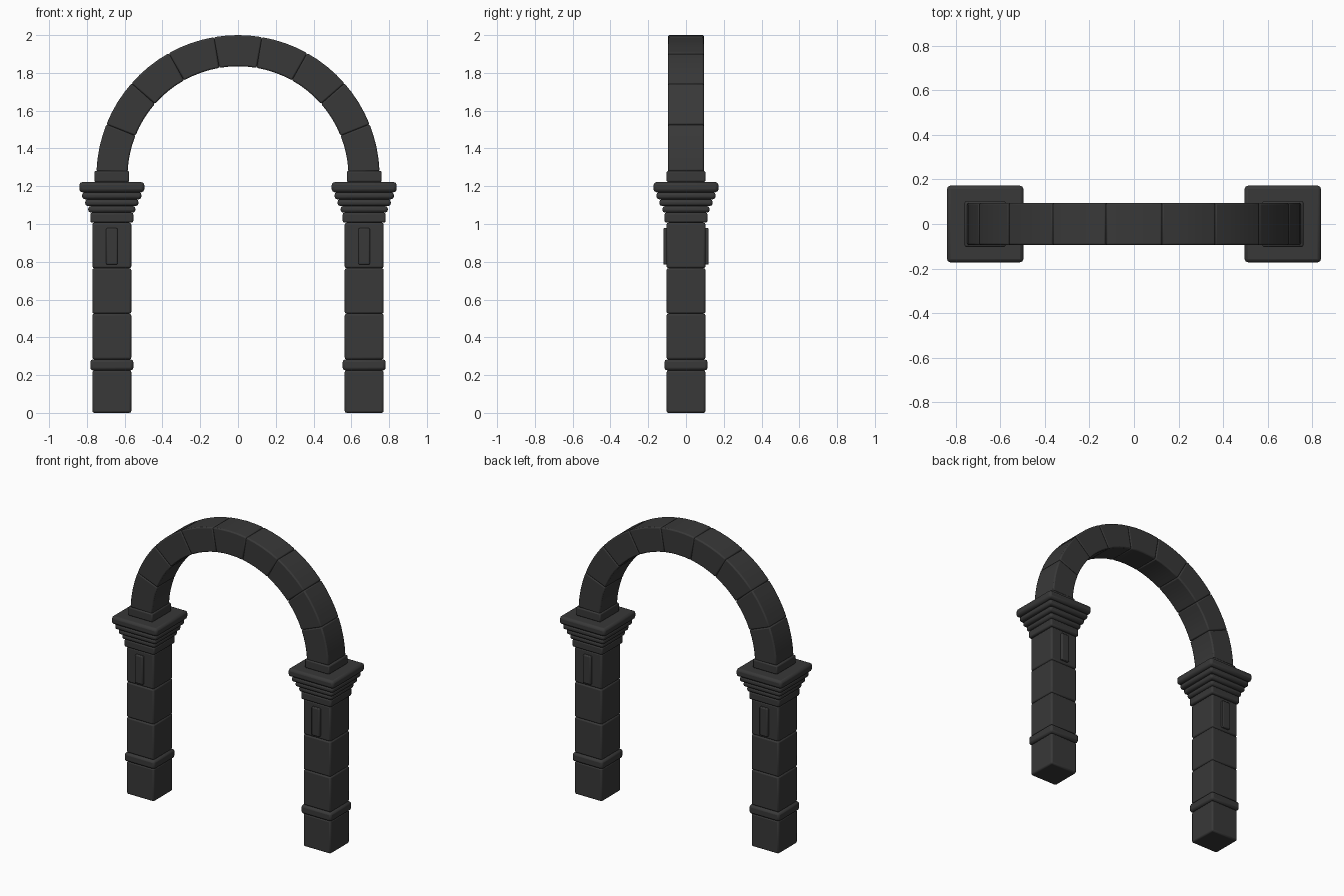
import bpy, bmesh, math

if "Cube" in bpy.data.objects:
    bpy.data.objects.remove(bpy.data.objects["Cube"])

stone = bpy.data.materials.new("dark_stone")
stone.diffuse_color = (0.04, 0.04, 0.04, 1)
stone.use_nodes = True
stone.node_tree.nodes["Principled BSDF"].inputs["Base Color"].default_value = stone.diffuse_color

PIER_X = 0.668           # pier centre line
ARCH_Z = 1.25            # arch springing centre
R_IN, R_OUT, ARCH_D = 0.585, 0.75, 0.095


def finish(name, bm, bevel, segments=2):
    """Turn a bmesh into a bevelled, smooth-shaded stone."""
    bmesh.ops.recalc_face_normals(bm, faces=bm.faces[:])
    mesh = bpy.data.meshes.new(name)
    bm.to_mesh(mesh)
    bm.free()
    mesh.materials.append(stone)
    ob = bpy.data.objects.new(name, mesh)
    bpy.context.collection.objects.link(ob)
    mod = ob.modifiers.new("worn_edges", 'BEVEL')
    mod.width = bevel
    mod.segments = segments
    mod.limit_method = 'ANGLE'
    mod.angle_limit = math.radians(40)
    bpy.ops.object.select_all(action='DESELECT')
    ob.select_set(True)
    bpy.context.view_layer.objects.active = ob
    bpy.ops.object.shade_smooth_by_angle(angle=math.radians(35))
    return ob


def block(name, x, y, hx, hy, z0, z1, bevel, segments=2):
    bm = bmesh.new()
    bmesh.ops.create_cube(bm, size=1)
    for v in bm.verts:
        v.co = (x + v.co.x * 2 * hx, y + v.co.y * 2 * hy,
                z0 + (v.co.z + 0.5) * (z1 - z0))
    return finish(name, bm, bevel, segments)


def voussoir(name, a0, a1, steps=4):
    """Curved arch stone between two angles measured from vertical."""
    bm = bmesh.new()
    angles = [a0 + (a1 - a0) * i / steps for i in range(steps + 1)]
    outline = [(R_OUT, a) for a in angles] + [(R_IN, a) for a in reversed(angles)]
    face = bm.faces.new([bm.verts.new((r * math.sin(a), -ARCH_D, ARCH_Z + r * math.cos(a)))
                         for r, a in outline])
    out = bmesh.ops.extrude_face_region(bm, geom=[face])
    for v in out["geom"]:
        if isinstance(v, bmesh.types.BMVert):
            v.co.y = ARCH_D
    return finish(name, bm, 0.008)


# Stacked courses of each pier: name, half x, half y, bottom, top, bevel
COURSES = [
    ("base_block", 0.103, 0.103, 0.0, 0.225, 0.010),
    ("base_band", 0.114, 0.114, 0.225, 0.283, 0.014),
    ("lower_block", 0.103, 0.103, 0.283, 0.525, 0.010),
    ("middle_block", 0.103, 0.103, 0.525, 0.766, 0.010),
    ("upper_block", 0.103, 0.103, 0.766, 1.007, 0.010),
    ("neck_band", 0.114, 0.114, 1.007, 1.060, 0.010),
    ("capital_step_1", 0.125, 0.125, 1.060, 1.095, 0.014),
    ("capital_step_2", 0.141, 0.141, 1.095, 1.131, 0.014),
    ("capital_step_3", 0.157, 0.157, 1.131, 1.168, 0.014),
    ("capital_slab", 0.172, 0.172, 1.168, 1.222, 0.016),
    ("impost_block", 0.092, 0.103, 1.222, 1.281, 0.008),
]

for side, label in ((-1, "left"), (1, "right")):
    x = side * PIER_X
    for name, hx, hy, z0, z1, bevel in COURSES:
        block(f"{label}_{name}", x, 0, hx, hy, z0, z1, bevel)
    # Raised panels on the front and back of the upper block
    for f, face in ((-1, "front"), (1, "back")):
        block(f"{label}_{face}_panel", x, f * 0.107, 0.030, 0.013, 0.785, 0.978, 0.006)

# Arch ring of nine stones
STEP = math.radians(19.5)
for i in range(9):
    a = (i - 4.5) * STEP
    voussoir("keystone" if i == 4 else f"arch_stone_{i + 1}", a, a + STEP)
